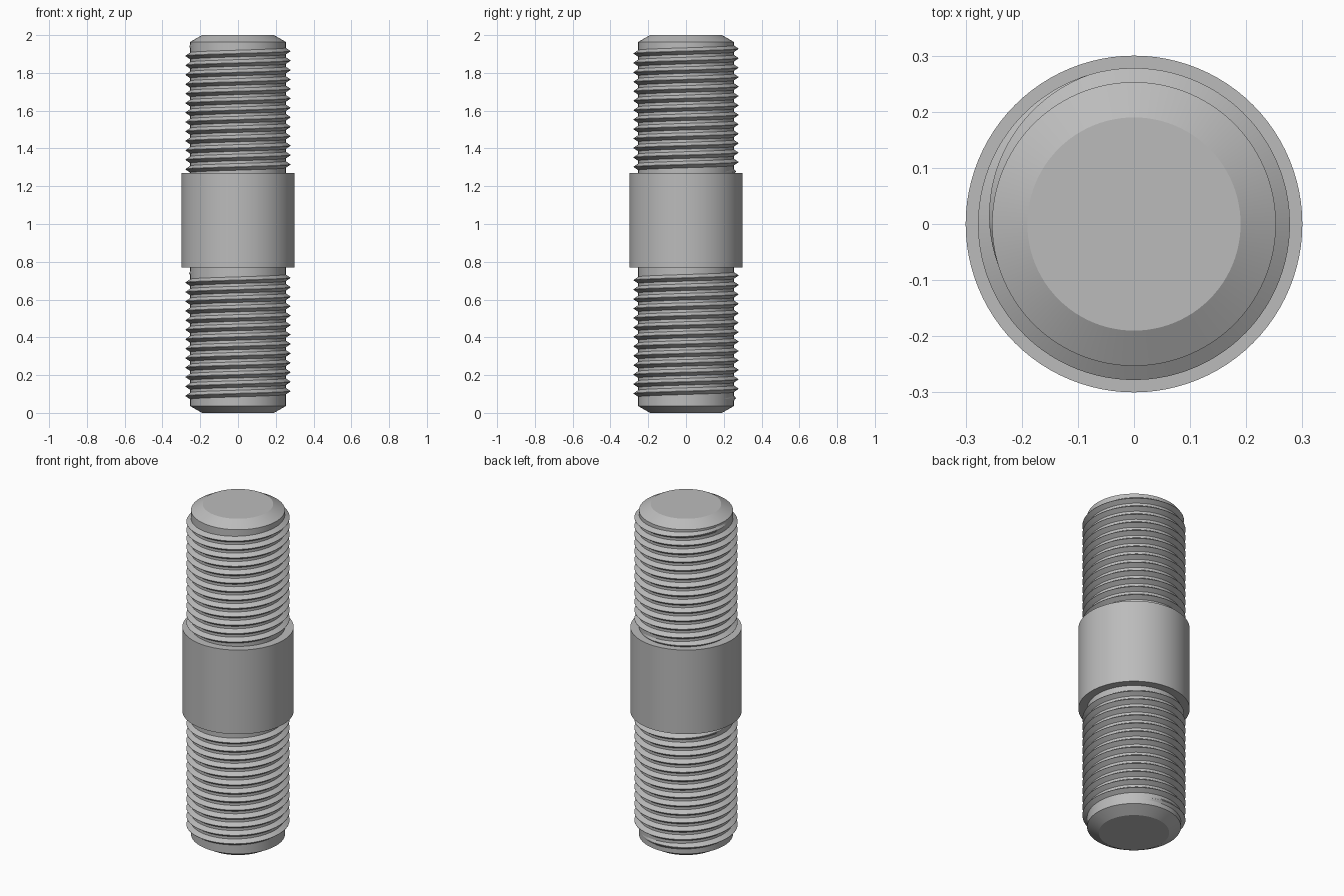
import bpy
import bmesh
import math

cube = bpy.data.objects.get("Cube")
if cube:
    bpy.data.objects.remove(cube, do_unlink=True)

SEGMENTS = 96
CORE_R, CHAMFER_R, COLLAR_R, CREST_R = 0.253, 0.19, 0.3, 0.278
PITCH, TURNS = 0.05, 13.5

steel = bpy.data.materials.new("grey steel")
steel.use_nodes = True
grey = (0.5, 0.5, 0.5, 1)
steel.diffuse_color = grey
steel.node_tree.nodes["Principled BSDF"].inputs["Base Color"].default_value = grey


def finish(name, bm):
    """Turn a bmesh into a shaded object."""
    bmesh.ops.recalc_face_normals(bm, faces=bm.faces)
    mesh = bpy.data.meshes.new(name)
    bm.to_mesh(mesh)
    bm.free()
    mesh.materials.append(steel)
    obj = bpy.data.objects.new(name, mesh)
    bpy.context.collection.objects.link(obj)
    bpy.ops.object.select_all(action='DESELECT')
    obj.select_set(True)
    bpy.context.view_layer.objects.active = obj
    bpy.ops.object.shade_smooth_by_angle(angle=math.radians(25))
    return obj


def bridge(bm, a, b):
    """Join two closed loops of vertices with quads."""
    n = len(a)
    for i in range(n):
        j = (i + 1) % n
        bm.faces.new((a[i], a[j], b[j], b[i]))


def turned_body(name, profile):
    """Lathe a list of (radius, height) points, capped at both ends."""
    bm = bmesh.new()
    rings = []
    for r, z in profile:
        angles = [math.tau * i / SEGMENTS for i in range(SEGMENTS)]
        rings.append([bm.verts.new((r * math.cos(a), r * math.sin(a), z)) for a in angles])
    for a, b in zip(rings, rings[1:]):
        bridge(bm, a, b)
    bm.faces.new(rings[0])
    bm.faces.new(rings[-1])
    return finish(name, bm)


def thread(name, z_start, start_angle=math.radians(35)):
    """Sweep a right-handed V ridge that fades into the core at both ends."""
    bm = bmesh.new()
    steps = int(TURNS * SEGMENTS)
    fade = 0.3 * SEGMENTS
    half, buried_r = 0.019, CORE_R - 0.005
    rings = []
    for i in range(steps + 1):
        a = start_angle + math.tau * i / SEGMENTS
        z = z_start + PITCH * i / SEGMENTS
        grow = min(1, i / fade, (steps - i) / fade)
        tip = buried_r + (CREST_R - buried_r) * max(grow, 0.05)
        section = [(buried_r, -half - 0.002), (tip, -0.001),
                   (tip, 0.001), (buried_r, half + 0.002)]
        rings.append([bm.verts.new((r * math.cos(a), r * math.sin(a), z + dz))
                      for r, dz in section])
    for a, b in zip(rings, rings[1:]):
        bridge(bm, a, b)
    bm.faces.new(rings[0])
    bm.faces.new(rings[-1])
    return finish(name, bm)


# Chamfered rod with the wider collar in the middle
turned_body("stud_body", [
    (CHAMFER_R, 0), (CORE_R, 0.036),
    (CORE_R, 0.77), (COLLAR_R, 0.77),
    (COLLAR_R, 1.27), (CORE_R, 1.27),
    (CORE_R, 1.964), (CHAMFER_R, 2),
])

# Matching threads below and above the collar
thread("lower_thread", 0.07)
thread("upper_thread", 1.27)
